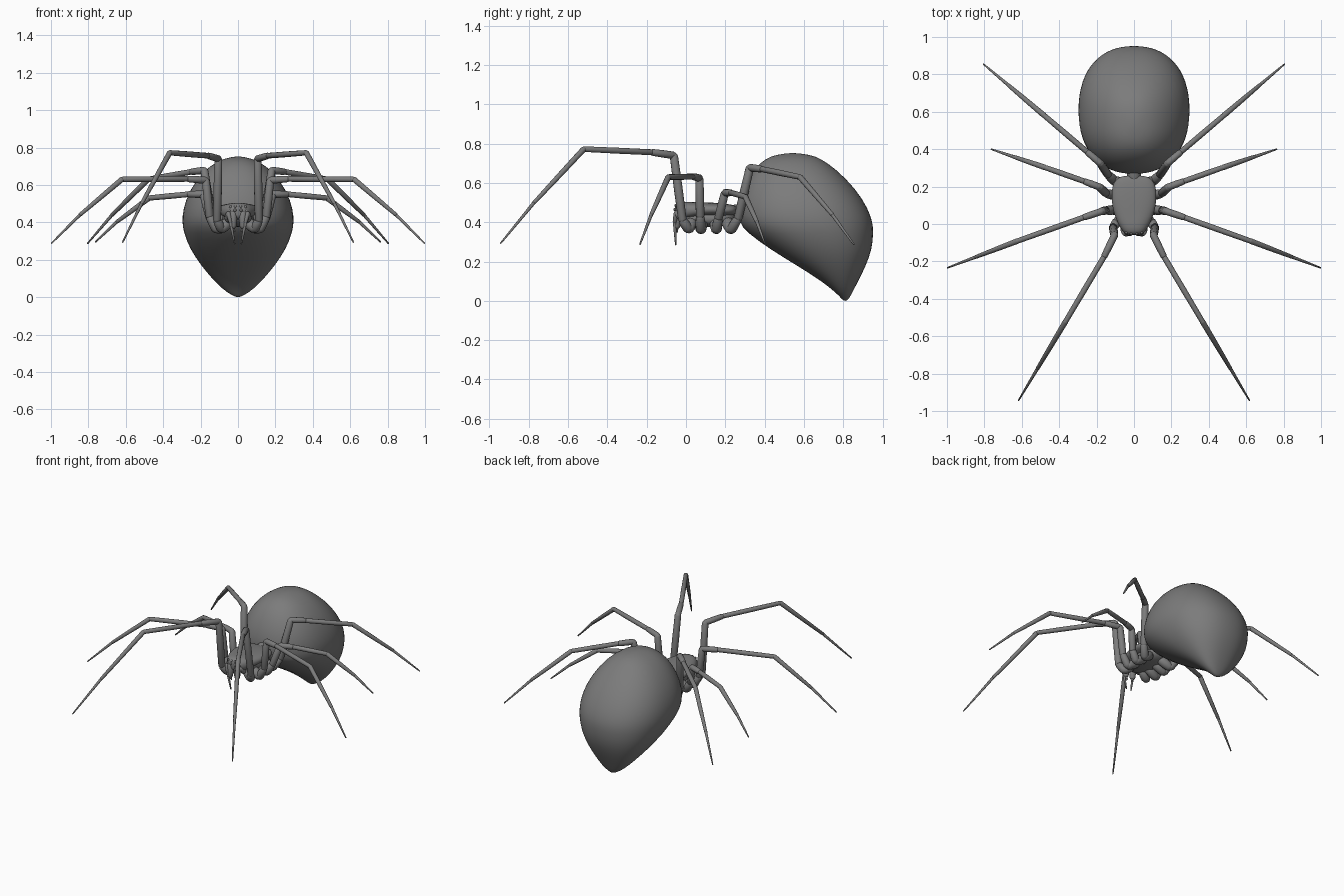
import bpy, bmesh, math
from mathutils import Vector

if "Cube" in bpy.data.objects:
    bpy.data.objects.remove(bpy.data.objects["Cube"])

dark = bpy.data.materials.new("dark_grey")
dark.diffuse_color = (.2, .2, .2, 1)
dark.use_nodes = True
dark.node_tree.nodes["Principled BSDF"].inputs["Base Color"].default_value = dark.diffuse_color


def rings_to_mesh(bm, rings):
    """Skin a list of equal-length rings and cap both ends."""
    vr = [[bm.verts.new(p) for p in r] for r in rings]
    n = len(vr[0])
    for a, b in zip(vr, vr[1:]):
        for i in range(n):
            bm.faces.new((a[i], a[(i + 1) % n], b[(i + 1) % n], b[i]))
    bm.faces.new(vr[0][::-1])
    bm.faces.new(vr[-1])


def superpoint(a, e):
    c, s = math.cos(a), math.sin(a)
    return (math.copysign(abs(c) ** (2 / e), c), math.copysign(abs(s) ** (2 / e), s))


def make(name, bm, mirror=False, subdiv=0, angle=50):
    bmesh.ops.recalc_face_normals(bm, faces=bm.faces)
    me = bpy.data.meshes.new(name)
    bm.to_mesh(me)
    bm.free()
    me.materials.append(dark)
    ob = bpy.data.objects.new(name, me)
    bpy.context.collection.objects.link(ob)
    if mirror:
        ob.modifiers.new("mirror", 'MIRROR')
    if subdiv:
        m = ob.modifiers.new("smooth", 'SUBSURF')
        m.levels = m.render_levels = subdiv
    bpy.ops.object.select_all(action='DESELECT')
    ob.select_set(True)
    bpy.context.view_layer.objects.active = ob
    bpy.ops.object.shade_smooth_by_angle(angle=math.radians(angle))
    return ob


def segment(bm, p, q, r0, r1, sides=12):
    """Tapered limb segment with rounded ends."""
    p, q = Vector(p), Vector(q)
    d = q - p
    rot = d.to_track_quat('Z', 'Y')
    u, v = rot @ Vector((1, 0, 0)), rot @ Vector((0, 1, 0))
    e0, e1 = r0 / d.length, r1 / d.length
    prof = [(-.7 * e0, .3), (-.4 * e0, .75), (.2 * e0, 1), (.5, 1.05),
            (1 - .2 * e1, 1), (1 + .3 * e1, .75), (1 + .6 * e1, .3)]
    rings = []
    for t, s in prof:
        r = (r0 + (r1 - r0) * min(max(t, 0), 1)) * s
        rings.append([p + d * t + r * (u * math.cos(k) + v * math.sin(k))
                      for k in (2 * math.pi * i / sides for i in range(sides))])
    rings_to_mesh(bm, rings)


def chain(name, pts, radii):
    bm = bmesh.new()
    for p, q, (a, b) in zip(pts, pts[1:], radii):
        segment(bm, p, q, a, b)
    return make(name, bm, mirror=True)


# Abdomen: horizontal slices (z, front y, back y, half width)
bm = bmesh.new()
slices = [(.752, .525, .56, .015), (.744, .46, .63, .06), (.725, .405, .685, .115),
          (.67, .34, .765, .19), (.57, .285, .865, .262), (.47, .262, .928, .296),
          (.40, .268, .951, .30), (.35, .305, .955, .293), (.26, .43, .948, .26),
          (.17, .58, .912, .199), (.10, .69, .876, .14), (.04, .765, .845, .08),
          (.012, .79, .83, .035), (0, .803, .817, .01)]
rings = []
for z, y0, y1, w in slices:
    ring = []
    for i in range(32):
        c, s = superpoint(2 * math.pi * i / 32, 2.25)
        ring.append((w * c, (y0 + y1) / 2 + (y1 - y0) / 2 * s, z))
    rings.append(ring)
rings_to_mesh(bm, rings)
make("abdomen", bm, subdiv=1, angle=80)


def body(name, rows):
    """Loft along y from (y, half width, bottom z, top z)."""
    bm = bmesh.new()
    rr = []
    for y, w, z0, z1 in rows:
        ring = []
        for i in range(20):
            c, s = superpoint(2 * math.pi * i / 20, 2.4)
            ring.append((w * c, y, (z0 + z1) / 2 + (z1 - z0) / 2 * s))
        rr.append(ring)
    rings_to_mesh(bm, rr)
    return make(name, bm, subdiv=1, angle=80)


# Carapace, underside plate and waist
body("carapace", [(-.058, .03, .44, .475), (-.052, .052, .42, .496), (-.02, .075, .41, .507),
                  (.04, .104, .42, .503), (.10, .119, .43, .502), (.17, .123, .43, .498),
                  (.22, .112, .43, .492), (.25, .087, .44, .486), (.26, .04, .45, .475)])
body("underside_plate", [(-.03, .03, .41, .45), (-.01, .06, .39, .46), (.06, .085, .375, .46),
                         (.15, .09, .375, .46), (.22, .07, .385, .46), (.25, .03, .41, .45)])
bm = bmesh.new()
segment(bm, (0, .22, .45), (0, .34, .46), .035, .04)
make("waist", bm)

# Legs: root, coxa end, lower bend, knee, patella end, shin end, tip
leg_radii = [(.031, .028), (.026, .022), (.022, .021), (.019, .017),
             (.015, .014), (.015, .010), (.009, .004)]
legs = {
    "front_leg": [(.05, .03, .40), (.09, .012, .365), (.112, -.018, .41), (.105, -.062, .74),
                  (.16, -.175, .756), (.365, -.52, .772), (.617, -.943, .293)],
    "second_leg": [(.05, .08, .40), (.115, .075, .362), (.152, .072, .43), (.172, .068, .625),
                   (.27, .035, .632), (.62, -.09, .63), (.997, -.234, .288)],
    "third_leg": [(.05, .15, .40), (.115, .155, .362), (.15, .165, .42), (.185, .198, .55),
                  (.265, .228, .55), (.475, .302, .53), (.763, .4, .294)],
    "rear_leg": [(.05, .21, .40), (.105, .23, .362), (.14, .265, .42), (.18, .325, .678),
                 (.25, .385, .67), (.48, .58, .63), (.805, .855, .286)],
}
for n, pts in legs.items():
    # slightly bowed joint between the shin and the tip
    mid = Vector(pts[-2]).lerp(Vector(pts[-1]), .6) + Vector((0, 0, .014))
    chain(n, pts[:-1] + [mid, pts[-1]], leg_radii)

# Jaws with fangs, and the feelers beside them
chain("jaws", [(.026, -.04, .45), (.027, -.048, .375), (.018, -.045, .35)],
      [(.022, .018), (.01, .004)])
chain("feelers", [(.045, .0, .41), (.06, -.03, .42), (.052, -.05, .45),
                  (.04, -.058, .40), (.018, -.052, .285)],
      [(.016, .014), (.013, .012), (.012, .01), (.009, .004)])

# Eyes in two rows
bm = bmesh.new()
for x, y, z in [(.014, -.051, .485), (.04, -.046, .482), (.016, -.056, .465), (.045, -.048, .462)]:
    res = bmesh.ops.create_uvsphere(bm, u_segments=10, v_segments=6, radius=.008)
    bmesh.ops.translate(bm, verts=res["verts"], vec=(x, y, z))
make("eyes", bm, mirror=True)

# Spinnerets at the abdomen tip
bm = bmesh.new()
segment(bm, (.012, .80, .04), (.01, .81, .012), .012, .008, 8)
make("spinnerets", bm, mirror=True)
